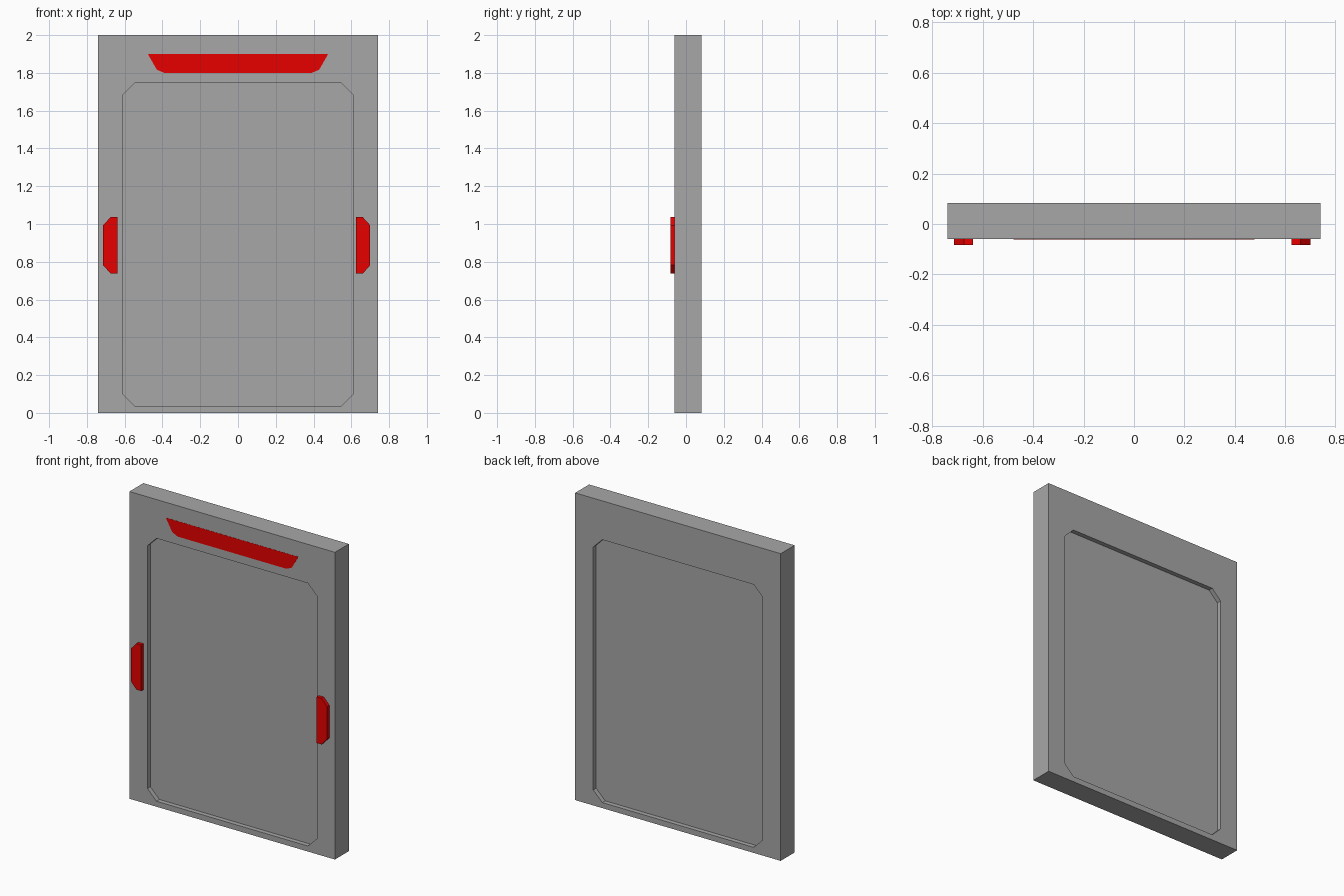
import bpy
import bmesh
from mathutils import Vector

cube = bpy.data.objects.get("Cube")
if cube:
    bpy.data.objects.remove(cube, do_unlink=True)


def material(name, rgb):
    mat = bpy.data.materials.new(name)
    mat.use_nodes = True
    mat.diffuse_color = (*rgb, 1)
    mat.node_tree.nodes["Principled BSDF"].inputs["Base Color"].default_value = (*rgb, 1)
    return mat


GREY = material("grey metal", (0.39, 0.39, 0.39))
RED = material("red paint", (0.8, 0, 0))


def slab(name, loops, y0, y1, mat):
    """Fill the (x, z) outlines, later ones being holes, and extrude from y0 to y1."""
    bm = bmesh.new()
    edges = []
    for loop in loops:
        verts = [bm.verts.new((x, y0, z)) for x, z in loop]
        edges += [bm.edges.new((v, verts[i - 1])) for i, v in enumerate(verts)]
    bmesh.ops.triangle_fill(bm, edges=edges, use_beauty=True, normal=Vector((0, -1, 0)))
    result = bmesh.ops.extrude_face_region(bm, geom=bm.faces[:], use_keep_orig=True)
    for v in result["geom"]:
        if isinstance(v, bmesh.types.BMVert):
            v.co.y = y1
    bmesh.ops.recalc_face_normals(bm, faces=bm.faces[:])
    mesh = bpy.data.meshes.new(name)
    bm.to_mesh(mesh)
    bm.free()
    mesh.materials.append(mat)
    obj = bpy.data.objects.new(name, mesh)
    bpy.context.collection.objects.link(obj)


def chamfered(x0, x1, z0, z1, c):
    return [(x0 + c, z0), (x1 - c, z0), (x1, z0 + c), (x1, z1 - c),
            (x1 - c, z1), (x0 + c, z1), (x0, z1 - c), (x0, z0 + c)]


FRONT, BACK, RECESS = -0.06, 0.083, 0.03

# Frame with a chamfered opening
outer = [(-0.74, 0), (0.74, 0), (0.74, 2), (-0.74, 2)]
opening = chamfered(-0.61, 0.61, 0.036, 1.747, 0.065)
slab("door_frame", [outer, opening], FRONT, BACK, GREY)

# Panel sunk into both sides of the frame
slab("door_panel", [opening], FRONT + RECESS, BACK - RECESS, GREY)

# Painted marking above the panel
half = [(0.39, 1.80), (0.43, 1.817), (0.477, 1.90)]
marking = half + [(-x, z) for x, z in reversed(half)]
slab("top_marking", [marking], FRONT - 0.001, FRONT + 0.001, RED)

# Handles, chamfered on their outer edge
for name, side, inner in (("left_handle", 1, 0.625), ("right_handle", -1, 0.639)):
    profile = [(0, 0.737), (0.035, 0.737), (0.075, 0.782),
               (0.075, 0.993), (0.035, 1.037), (0, 1.037)]
    outline = [(side * (inner + x), z) for x, z in profile]
    slab(name, [outline], -0.083, FRONT, RED)
